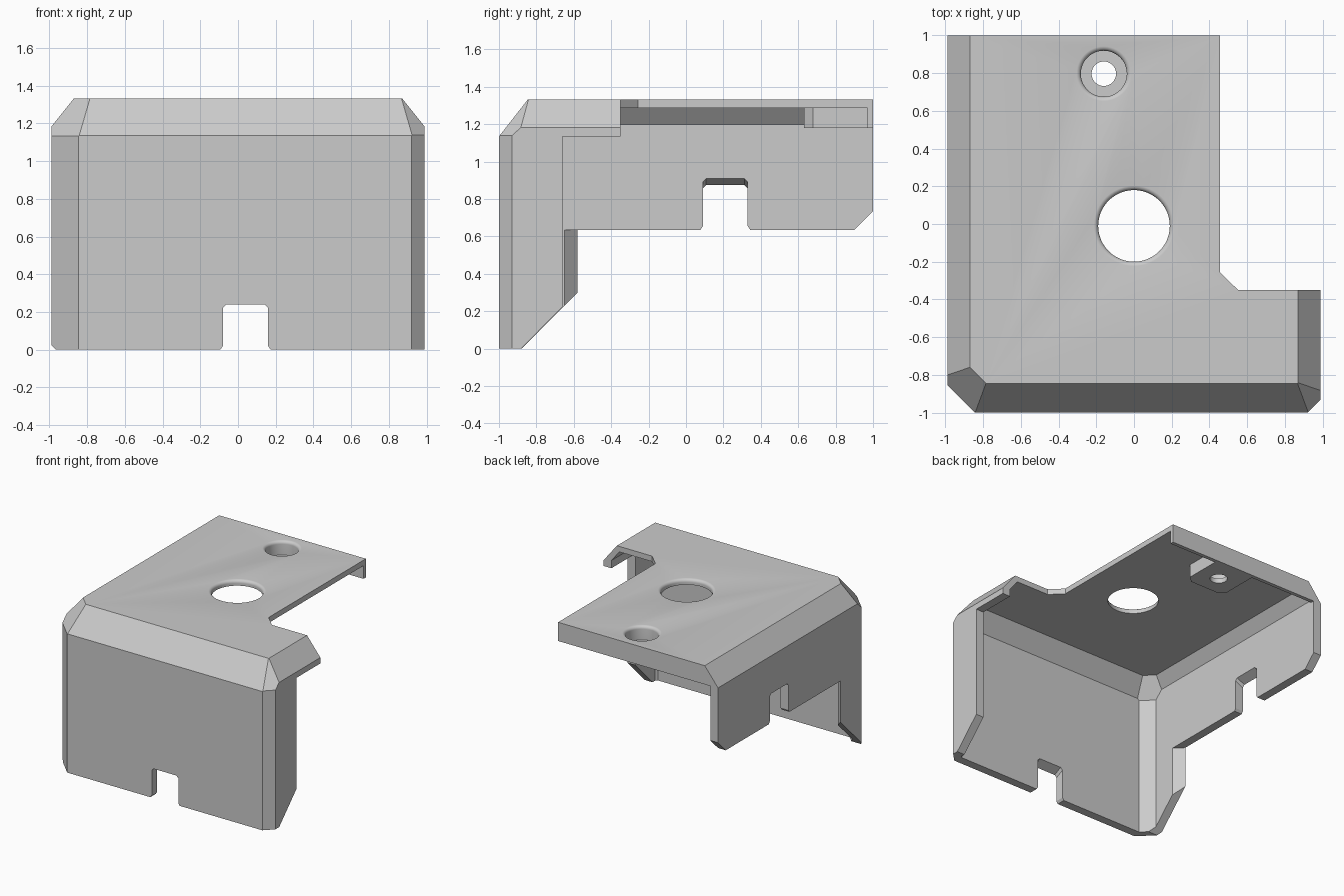
import bpy, bmesh, math
from mathutils import Vector

if "Cube" in bpy.data.objects:
    bpy.data.objects.remove(bpy.data.objects["Cube"])


def finish(name, bm):
    bmesh.ops.recalc_face_normals(bm, faces=bm.faces)
    mesh = bpy.data.meshes.new(name)
    bm.to_mesh(mesh)
    bm.free()
    ob = bpy.data.objects.new(name, mesh)
    bpy.context.collection.objects.link(ob)
    return ob


def loft(name, a, b):
    """Closed solid between two matching outlines."""
    bm = bmesh.new()
    va, vb = [bm.verts.new(p) for p in a], [bm.verts.new(p) for p in b]
    bm.faces.new(va)
    bm.faces.new(vb)
    for i in range(len(va)):
        j = (i + 1) % len(va)
        bm.faces.new((va[i], va[j], vb[j], vb[i]))
    return finish(name, bm)


def prism_x(name, yz, x0, x1):
    return loft(name, [(x0, y, z) for y, z in yz], [(x1, y, z) for y, z in yz])


def prism_z(name, xy, z0, z1):
    return loft(name, [(x, y, z0) for x, y in xy], [(x, y, z1) for x, y in xy])


def lathe(name, profile, cx, cy, n=48):
    """Turned solid from (radius, height) points."""
    bm = bmesh.new()
    rings = [[bm.verts.new((cx + r * math.cos(2 * math.pi * i / n),
                            cy + r * math.sin(2 * math.pi * i / n), z))
              for i in range(n)] for r, z in profile]
    bm.faces.new(rings[0])
    bm.faces.new(rings[-1])
    for lo, hi in zip(rings, rings[1:]):
        for i in range(n):
            j = (i + 1) % n
            bm.faces.new((lo[i], lo[j], hi[j], hi[i]))
    return finish(name, bm)


def boolean(target, tool, op='DIFFERENCE'):
    mod = target.modifiers.new(op.title(), 'BOOLEAN')
    mod.operation, mod.solver, mod.object = op, 'EXACT', tool
    bpy.context.view_layer.objects.active = target
    bpy.ops.object.modifier_apply(modifier=mod.name)
    bpy.data.objects.remove(tool)


# Bounding planes: point, outward normal, wall thickness
PLANES = [
    ((-0.99, 0, 0), (-1, 0, 0), 0.07), ((0.99, 0, 0), (1, 0, 0), 0.07),
    ((0, -1, 0), (0, -1, 0), 0.07), ((0, 1, 0), (0, 1, 0), 0.03),
    ((0, 0, 1.333), (0, 0, 1), 0.045),
    ((-0.87, 0, 1.333), (-0.15, 0, 0.12), 0.045),      # side slopes
    ((0.87, 0, 1.333), (0.15, 0, 0.12), 0.045),
    ((0, -0.845, 1.333), (0, -0.198, 0.155), 0.045),   # front slope
    ((-0.845, -1, 0), (-1, -1, 0), 0.06),              # upright corners
    ((0.92, -1, 0), (1, -1, 0), 0.06),
    ((-0.785, -0.845, 1.333), (-0.0137, -0.0137, 0.0147), 0.045),
    ((0.87, -0.842, 1.333), (0.0137, -0.0137, 0.0147), 0.045),
]


def hull(name, inset, base):
    bm = bmesh.new()
    bmesh.ops.create_cube(bm, size=6)
    cuts = [(Vector(p), Vector(n).normalized(), t * inset) for p, n, t in PLANES]
    cuts.append((Vector((0, 0, base)), Vector((0, 0, -1)), 0))
    for p, n, t in cuts:
        bmesh.ops.bisect_plane(bm, geom=bm.verts[:] + bm.edges[:] + bm.faces[:], dist=1e-5,
                               plane_co=p - n * t, plane_no=n, clear_outer=True)
        rim = [e for e in bm.edges if e.is_boundary]
        if rim:
            bmesh.ops.holes_fill(bm, edges=rim, sides=0)
    return finish(name, bm)


# Shell
cover = hull("cover", 0, 0)
boolean(cover, hull("cavity", 1, -0.5))

# Open back below the short rear lip
boolean(cover, prism_x("rear_opening", [(0.9, -0.1), (1.1, -0.1), (1.1, 1.18), (0.9, 1.18)], -0.92, 1.2))


# Left wall outline, with its front step bevelled inwards
def left_outline(x):
    s = x + 0.99
    yz = [(-0.98, -0.1), (-0.58 - s, 0.30 - s), (-0.58 - s, 0.635), (0.9, 0.635),
          (1.1, 0.835), (1.1, -0.1)]
    return [(x, y, z) for y, z in yz]


boolean(cover, loft("left_cut", left_outline(-1.06), left_outline(-0.78)))

# Right wall outline, then the cut-away rear right of the top
boolean(cover, prism_x("right_cut", [(-0.98, -0.1), (-0.66, 0.225), (-0.66, 1.135), (1.1, 1.135),
                                     (1.1, -0.1)], 0.7, 1.2))
boolean(cover, prism_z("top_cut", [(0.457, 1.2), (0.457, -0.257), (0.552, -0.35), (1.2, -0.35),
                                   (1.2, 1.2)], -0.2, 1.6))


# Cable notches, taller on the inside
def notch(base, height, rise):
    c = 0.018
    t = base + height + rise
    return [(-0.16, base - 0.04), (-0.12, base + 0.02), (-0.12, t - c), (-0.12 + c, t),
            (0.12 - c, t), (0.12, t - c), (0.12, base + 0.02), (0.16, base - 0.04)]


boolean(cover, loft("front_notch", [(u + 0.04, -1.07, z) for u, z in notch(0, 0.24, -0.035)],
                    [(u + 0.04, -0.86, z) for u, z in notch(0, 0.24, 0.07)]))
boolean(cover, loft("left_notch", [(-1.06, u + 0.21, z) for u, z in notch(0.635, 0.24, -0.035)],
                    [(-0.85, u + 0.21, z) for u, z in notch(0.635, 0.24, 0.07)]))

# Screw boss under the top
boolean(cover, prism_z("screw_boss", [(-0.34, 0.985), (-0.34, 0.68), (-0.29, 0.63), (-0.03, 0.63),
                                      (0.02, 0.68), (0.02, 0.985)], 1.181, 1.31), 'UNION')


# Holes with rounded rims
def rim(r, f=0.025, top=1.333):
    pts = [(r + f - f * math.cos(a), top - f + f * math.sin(a))
           for a in [i * math.pi / 12 for i in range(6)]]
    return pts + [(r + f, top + 0.0003), (r + f, 1.5)]


boolean(cover, lathe("main_hole", [(0.19, 1.0)] + rim(0.19), 0, -0.01))
boolean(cover, lathe("screw_hole", [(0.065, 1.0), (0.065, 1.22), (0.122, 1.22)] + rim(0.122),
                     -0.16, 0.797))

# Finish
grey = bpy.data.materials.new("light_grey")
grey.diffuse_color = (0.6, 0.6, 0.6, 1)
grey.use_nodes = True
grey.node_tree.nodes["Principled BSDF"].inputs["Base Color"].default_value = grey.diffuse_color
cover.data.materials.clear()
cover.data.materials.append(grey)
for p in cover.data.polygons:
    p.material_index = 0
bpy.context.view_layer.objects.active = cover
cover.select_set(True)
bpy.ops.object.shade_smooth_by_angle(angle=math.radians(25))
